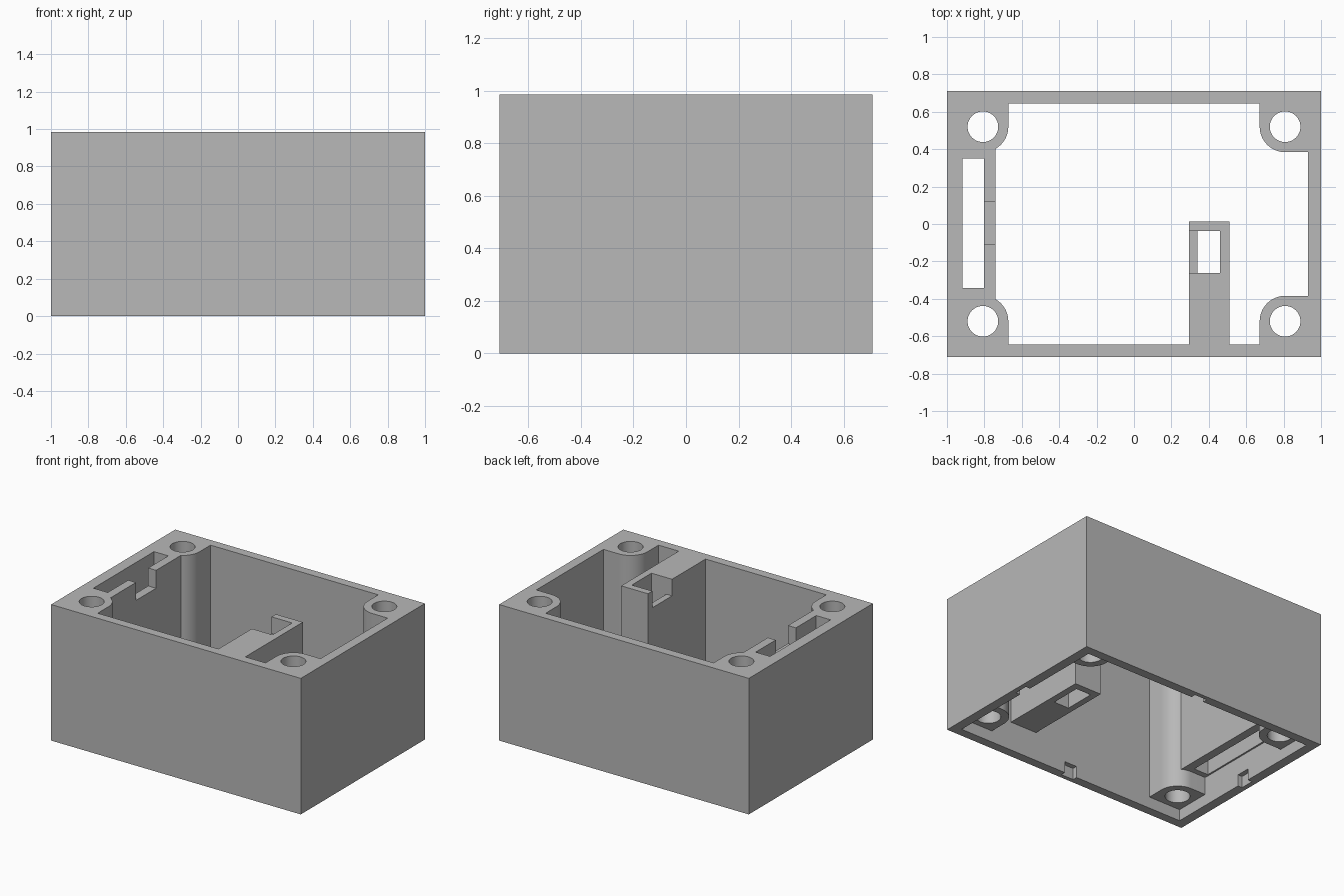
import bpy
import bmesh
import math

default = bpy.data.objects.get("Cube")
if default:
    bpy.data.objects.remove(default, do_unlink=True)

TOP = 0.985
HALF_X, HALF_Y = 1.0, 0.71       # outer half sizes
IN_X, IN_Y = 0.93, 0.645         # inner half sizes
POST_X, POST_Y, POST_R = 0.808, 0.52, 0.136
POST_Z = 0.083                   # underside of the corner posts
SHELF_Z = 0.21                   # underside of bracket and slot wall

grey = bpy.data.materials.new("plain_grey")
grey.use_nodes = True
colour = (0.48, 0.48, 0.48, 1)
grey.diffuse_color = colour
grey.node_tree.nodes["Principled BSDF"].inputs["Base Color"].default_value = colour


def prism(name, outline, z0, z1):
    """Extrude a flat outline between two heights."""
    bm = bmesh.new()
    face = bm.faces.new([bm.verts.new((x, y, z0)) for x, y in outline])
    new = bmesh.ops.extrude_face_region(bm, geom=[face])["geom"]
    bmesh.ops.translate(bm, vec=(0, 0, z1 - z0),
                        verts=[v for v in new if isinstance(v, bmesh.types.BMVert)])
    bmesh.ops.recalc_face_normals(bm, faces=bm.faces)
    mesh = bpy.data.meshes.new(name)
    bm.to_mesh(mesh)
    bm.free()
    mesh.materials.append(grey)
    obj = bpy.data.objects.new(name, mesh)
    bpy.context.collection.objects.link(obj)
    return obj


def block(name, x0, x1, y0, y1, z0, z1):
    return prism(name, [(x0, y0), (x1, y0), (x1, y1), (x0, y1)], z0, z1)


def arc(cx, cy, r, start, end, steps):
    angles = [math.radians(start + (end - start) * i / steps) for i in range(steps + 1)]
    return [(cx + r * math.cos(a), cy + r * math.sin(a)) for a in angles]


def combine(target, tool, operation):
    """Apply a boolean and remove the tool object."""
    tool.hide_render = True
    mod = target.modifiers.new(tool.name, 'BOOLEAN')
    mod.operation, mod.solver, mod.object = operation, 'EXACT', tool
    bpy.ops.object.select_all(action='DESELECT')
    bpy.context.view_layer.objects.active = target
    target.select_set(True)
    bpy.ops.object.modifier_apply(modifier=mod.name)
    bpy.data.objects.remove(tool, do_unlink=True)


# Open outer shell
case = block("case_body", -HALF_X, HALF_X, -HALF_Y, HALF_Y, 0, TOP)
combine(case, block("cavity", -IN_X, IN_X, -IN_Y, IN_Y, -0.1, 1.1), 'DIFFERENCE')

# Corner posts: a rounded inner corner running into both walls
corners = [(sx, sy) for sx in (-1, 1) for sy in (-1, 1)]
for sx, sy in corners:
    rounded = arc(POST_X, POST_Y, POST_R, 180, 270, 16)
    outline = rounded + [(0.96, POST_Y - POST_R), (0.96, 0.68), (POST_X - POST_R, 0.68)]
    post = prism("corner_post", [(sx * x, sy * y) for x, y in outline], POST_Z, TOP)
    combine(case, post, 'UNION')

# Thick slotted side wall and the bracket on the front wall
combine(case, block("slot_wall", -0.96, -0.74, -0.45, 0.45, SHELF_Z, TOP), 'UNION')
combine(case, block("bracket", 0.295, 0.51, -0.68, 0.013, SHELF_Z, TOP), 'UNION')

# Screw holes through the posts
for sx, sy in corners:
    circle = arc(sx * POST_X, sy * POST_Y, 0.082, 0, 360, 48)[:-1]
    combine(case, prism("screw_hole", circle, 0.02, 1.1), 'DIFFERENCE')

# Long slot, its top notch, bracket opening and its side notch
combine(case, block("slot", -0.918, -0.803, -0.343, 0.35, 0.1, 1.1), 'DIFFERENCE')
combine(case, block("slot_notch", -0.85, -0.7, -0.11, 0.12, 0.855, 1.1), 'DIFFERENCE')
combine(case, block("opening", 0.34, 0.46, -0.262, -0.037, 0.1, 1.1), 'DIFFERENCE')
combine(case, block("opening_notch", 0.25, 0.4, -0.262, -0.037, 0.865, 1.1), 'DIFFERENCE')

# Small catch notches inside the lower rim, one per wall
for s in (-1, 1):
    x0, x1 = sorted((s * 0.88, s * 0.965))
    combine(case, block("catch", x0, x1, -0.05, 0.05, -0.1, POST_Z), 'DIFFERENCE')
    y0, y1 = sorted((s * 0.6, s * 0.68))
    combine(case, block("catch", -0.05, 0.05, y0, y1, -0.1, POST_Z), 'DIFFERENCE')

bpy.ops.object.shade_smooth_by_angle(angle=math.radians(30))
